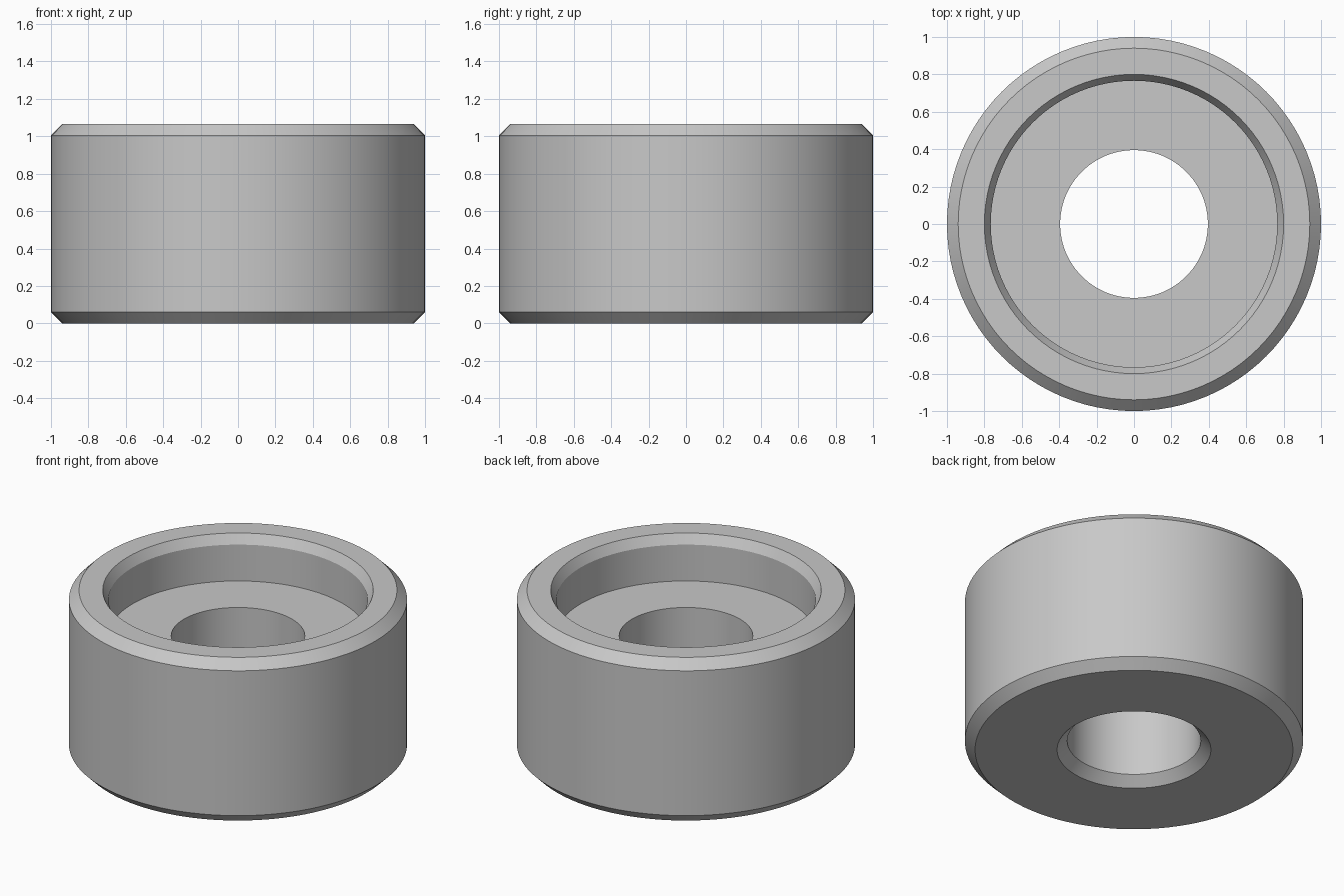
import bpy
import bmesh
import math

cube = bpy.data.objects.get("Cube")
if cube:
    bpy.data.objects.remove(cube, do_unlink=True)

SEGMENTS = 96
HEIGHT = 1.065
CHAMFER = 0.06
OUTER_R = 1.0
BORE_R = 0.395
RECESS_R = 0.766
RECESS_RIM_R = 0.8
FLOOR_Z = 0.768

# Plain grey metal
grey = bpy.data.materials.new("grey metal")
grey.use_nodes = True
colour = (0.58, 0.58, 0.58, 1)
grey.diffuse_color = colour
grey.node_tree.nodes["Principled BSDF"].inputs["Base Color"].default_value = colour

# Closed (radius, height) section: outer wall, recess, bore
profile = [
    (OUTER_R - CHAMFER, 0),
    (OUTER_R, CHAMFER),
    (OUTER_R, HEIGHT - CHAMFER),
    (OUTER_R - CHAMFER, HEIGHT),
    (RECESS_RIM_R, HEIGHT),
    (RECESS_R, HEIGHT - CHAMFER),
    (RECESS_R, FLOOR_Z),
    (BORE_R, FLOOR_Z),
    (BORE_R, CHAMFER),
    (BORE_R + CHAMFER, 0),
]

# Revolve the section around z
bm = bmesh.new()
verts = [bm.verts.new((r, 0, z)) for r, z in profile]
edges = [bm.edges.new((v, verts[(i + 1) % len(verts)])) for i, v in enumerate(verts)]
bmesh.ops.spin(bm, geom=verts + edges, cent=(0, 0, 0), axis=(0, 0, 1),
               angle=math.tau, steps=SEGMENTS, use_merge=False)
bmesh.ops.remove_doubles(bm, verts=bm.verts, dist=0.0001)
bmesh.ops.recalc_face_normals(bm, faces=bm.faces)

mesh = bpy.data.meshes.new("recessed_bushing")
bm.to_mesh(mesh)
bm.free()
mesh.materials.append(grey)
bushing = bpy.data.objects.new("recessed_bushing", mesh)
bpy.context.collection.objects.link(bushing)

# Smooth round walls, crisp chamfer edges
bpy.ops.object.select_all(action="DESELECT")
bushing.select_set(True)
bpy.context.view_layer.objects.active = bushing
bpy.ops.object.shade_smooth_by_angle(angle=math.radians(20))
